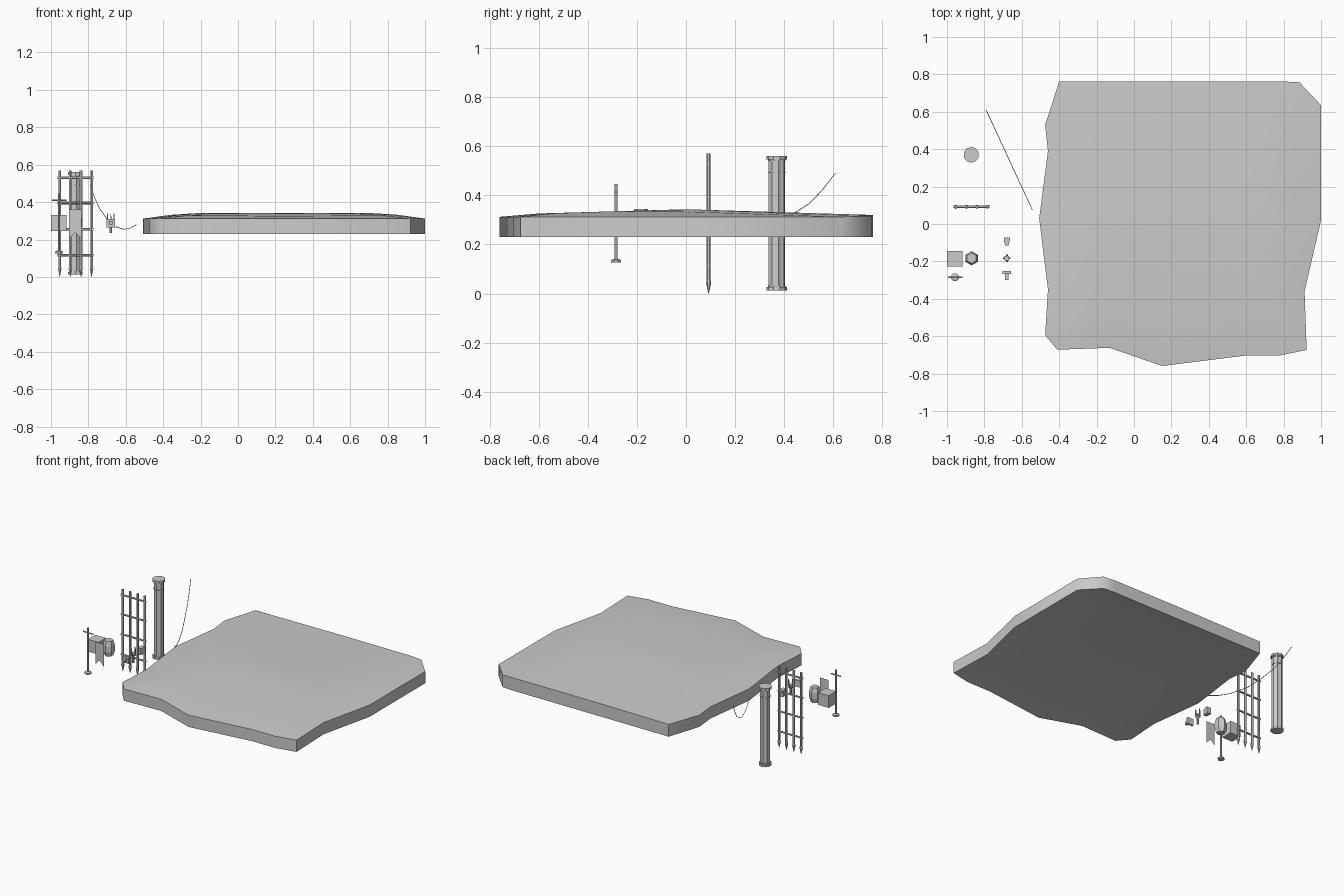
import bpy, bmesh, math
from mathutils import Vector

if "Cube" in bpy.data.objects:
    bpy.data.objects.remove(bpy.data.objects["Cube"])


def add(name, bm, smooth=False):
    bmesh.ops.recalc_face_normals(bm, faces=bm.faces)
    me = bpy.data.meshes.new(name)
    bm.to_mesh(me)
    bm.free()
    ob = bpy.data.objects.new(name, me)
    bpy.context.collection.objects.link(ob)
    if smooth:
        bpy.context.view_layer.objects.active = ob
        ob.select_set(True)
        bpy.ops.object.shade_smooth_by_angle(angle=math.radians(60))
        ob.select_set(False)
    return ob


def skin(bm, rings):
    # join rings of equal length, closing both ends
    vs = [[bm.verts.new(p) for p in r] for r in rings]
    n = len(vs[0])
    for a, b in zip(vs, vs[1:]):
        for i in range(n):
            bm.faces.new((a[i], a[(i + 1) % n], b[(i + 1) % n], b[i]))
    bm.faces.new(vs[0])
    bm.faces.new(vs[-1])


def lathe(bm, x, y, prof, n, flute=1.0):
    def ring(r, z):
        return [(x + r * (flute if i % 2 else 1) * math.cos(math.tau * (i + .5) / n),
                 y + r * (flute if i % 2 else 1) * math.sin(math.tau * (i + .5) / n), z) for i in range(n)]
    skin(bm, [ring(r, z) for r, z in prof])


def rod(bm, p, q, r, n=6):
    p, q = Vector(p), Vector(q)
    rot = Vector((0, 0, 1)).rotation_difference(q - p).to_matrix()
    ring = [rot @ Vector((r * math.cos(math.tau * i / n), r * math.sin(math.tau * i / n), 0)) for i in range(n)]
    skin(bm, [[p + v for v in ring], [q + v for v in ring]])


def box(bm, x0, x1, y0, y1, z0, z1):
    skin(bm, [[(x0, y0, z), (x1, y0, z), (x1, y1, z), (x0, y1, z)] for z in (z0, z1)])


# ground slab: irregular outline, domed top and matching hollow underside
outline = [(-.40, .762), (.2, .762), (.80, .762), (.885, .757), (1, .635), (1, .02), (.912, -.36), (.923, -.673),
           (.78, -.703), (.60, -.703), (.15, -.759), (-.13, -.662), (-.41, -.672), (-.475, -.595),
           (-.46, -.35), (-.507, .03), (-.46, .39), (-.475, .53)]


def dome(x, y):
    fx = min(1, (x + .51) / .23, (1 - x) / .22)
    fy = .3 + .7 * (y + .76) / .76 if y < 0 else 1 - .75 * y / .76
    return .312 + .031 * max(0, fx) * max(0, fy)


bm = bmesh.new()
rings = []
for s in (.03, .2, .4, .6, .8, 1):
    pts = [(.25 + (x - .25) * s, .05 + (y - .05) * s) for x, y in outline]
    rings.append([(x, y, .312 if s == 1 and y < .7 else dome(x, y)) for x, y in pts])
under = [[(x, y, z - .08) for x, y, z in r] for r in rings]
under[-1] = [(x, y, .23) for x, y, z in under[-1]]
skin(bm, under + rings[::-1])
add("ground_slab", bm, True)

# fluted column with capped ends
bm = bmesh.new()
lathe(bm, -.87, .37, [(.034, .025), (.034, .545)], 16, .88)
for z0, z1, r in ((.012, .027, .042), (.027, .032, .036), (.54, .545, .036), (.545, .56, .042), (.49, .494, .036)):
    lathe(bm, -.87, .37, [(r, z0), (r, z1)], 10)
add("column", bm)

# fence: four spiked bars and four rails
bm = bmesh.new()
for i in range(4):
    lathe(bm, -.953 + i * .0567, .092,
          [(.001, 0), (.011, .045), (.008, .055), (.008, .57)], 6)
for z in (.115, .255, .395, .53):
    rod(bm, (-.965, .092, z), (-.773, .092, z), .007)
add("spiked_fence", bm)

# hanging rope
bm = bmesh.new()
path = [(-.79, .49), (-.765, .42), (-.74, .365), (-.70, .31), (-.66, .27), (-.61, .255), (-.575, .261), (-.543, .28)]
path = [(x, .608 - (x + .79) * 2.16, z) for x, z in path]
for p, q in zip(path, path[1:]):
    rod(bm, p, q, .002, 4)
add("hanging_rope", bm)

# crate
bm = bmesh.new()
box(bm, -1, -.918, -.226, -.144, .245, .33)
add("crate", bm)

# barrel
bm = bmesh.new()
lathe(bm, -.868, -.183, [(.028, .24), (.038, .272), (.038, .313), (.028, .345)], 6)
add("barrel", bm)

# post with a round foot and crossbar
bm = bmesh.new()
lathe(bm, -.957, -.285, [(.022, .126), (.022, .136), (.012, .14)], 8)
lathe(bm, -.957, -.285, [(.0065, .138), (.0065, .445)], 6)
rod(bm, (-.995, -.285, .41), (-.918, -.285, .41), .005)
add("banner_post", bm)

# swallow-tailed banner
bm = bmesh.new()
top = [bm.verts.new((x, -.283, .36)) for x in (-.903, -.87, -.837)]
low = [bm.verts.new((x, -.283, z)) for x, z in ((-.903, .205), (-.87, .238), (-.837, .205))]
for i in range(2):
    bm.faces.new((top[i], low[i], low[i + 1], top[i + 1]))
add("banner", bm)

# small fittings: wedge, four-pronged claw, bracket
bm = bmesh.new()
skin(bm, [[(-.68 + s * w, y, z) for s, z in ((-1, .265), (1, .265), (1, .31), (-1, .31))]
          for y, w in ((-.072, .016), (-.087, .016), (-.115, .009))])
add("wedge_fitting", bm)

bm = bmesh.new()
lathe(bm, -.68, -.183, [(.007, .235), (.007, .285)], 6)
rod(bm, (-.70, -.183, .298), (-.66, -.183, .298), .005, 4)
rod(bm, (-.68, -.203, .298), (-.68, -.163, .298), .005, 4)
for i in range(4):
    a = math.tau * i / 4
    lathe(bm, -.68 + .017 * math.cos(a), -.183 + .017 * math.sin(a), [(.004, .29), (.003, .34)], 4)
lathe(bm, -.68, -.183, [(.009, .28), (.018, .305)], 4)
add("claw_fitting", bm)

bm = bmesh.new()
box(bm, -.703, -.657, -.267, -.252, .265, .31)
box(bm, -.689, -.671, -.30, -.267, .28, .298)
add("bracket_fitting", bm)
